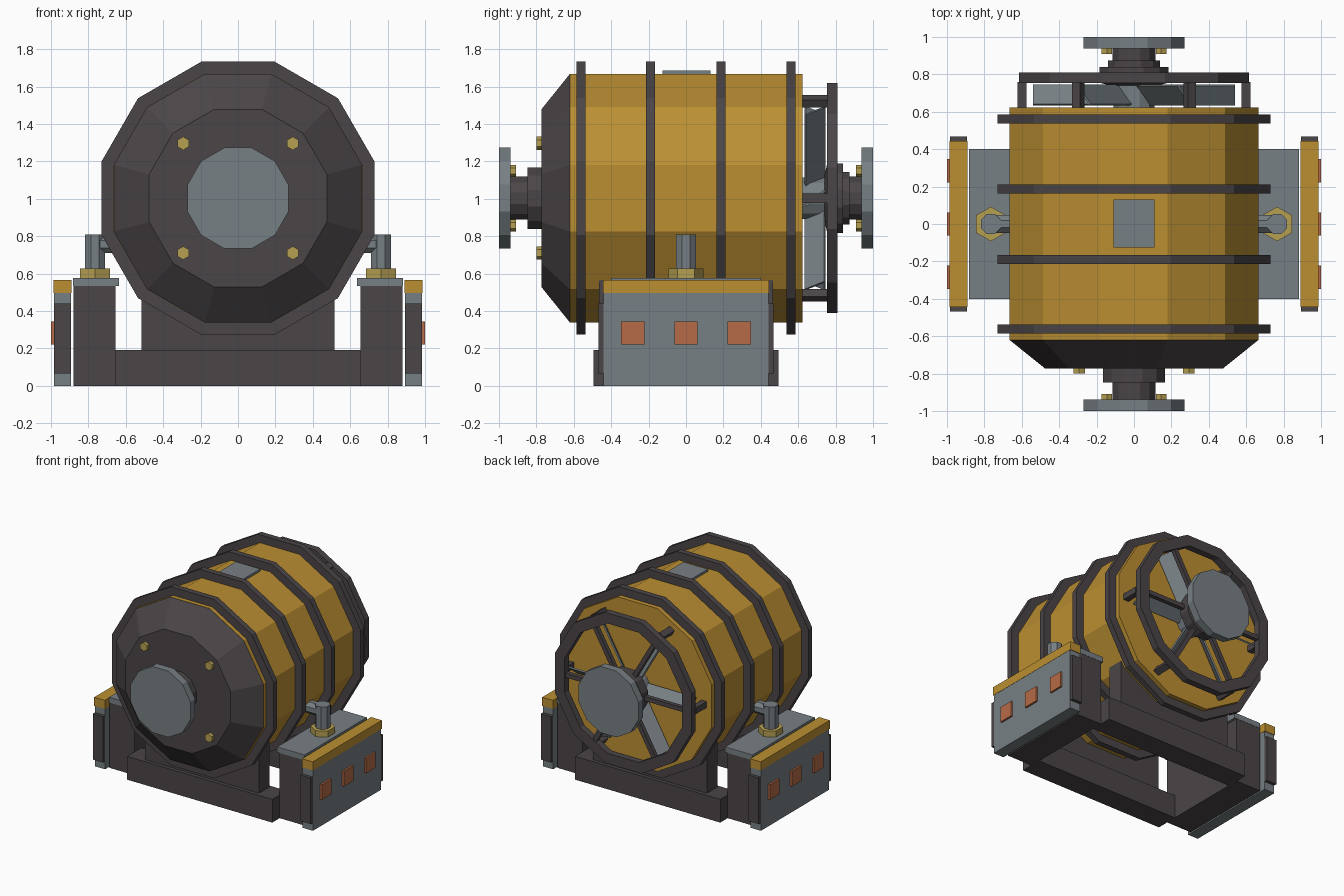
import bpy, bmesh, math
from mathutils import Matrix, Vector

if "Cube" in bpy.data.objects:
    bpy.data.objects.remove(bpy.data.objects["Cube"])

CZ = 1.003  # height of the drum axis


def material(name, rgb):
    m = bpy.data.materials.new(name)
    m.diffuse_color = (*rgb, 1)
    m.use_nodes = True
    m.node_tree.nodes["Principled BSDF"].inputs["Base Color"].default_value = m.diffuse_color
    return m


GOLD = material("yellow_paint", (0.50, 0.275, 0.032))
DARK = material("dark_metal", (0.070, 0.060, 0.064))
GREY = material("grey_steel", (0.185, 0.215, 0.230))
BRASS = material("brass", (0.47, 0.35, 0.085))
ORANGE = material("orange_vent", (0.47, 0.145, 0.062))


def finish(name, bm, mat):
    bmesh.ops.recalc_face_normals(bm, faces=bm.faces)
    me = bpy.data.meshes.new(name)
    bm.to_mesh(me)
    bm.free()
    me.materials.append(mat)
    ob = bpy.data.objects.new(name, me)
    bpy.context.collection.objects.link(ob)
    return ob


def box(name, x, y, z, mat, matrix=None):
    """Box from (min, max) ranges, optionally transformed."""
    bm = bmesh.new()
    bmesh.ops.create_cube(bm, size=1)
    for v in bm.verts:
        v.co = Vector([r[0] + (c + 0.5) * (r[1] - r[0]) for c, r in zip(v.co, (x, y, z))])
    if matrix:
        bm.transform(matrix)
    return finish(name, bm, mat)


def lathe(name, profile, mat, n=12, hollow=False, matrix=None):
    """Turn (apothem, y) points round the y axis, with a flat side on top."""
    bm = bmesh.new()
    rows = []
    for a, y in profile:
        r = a / math.cos(math.pi / n)
        angles = [2 * math.pi * (i + 0.5) / n + math.pi / 2 for i in range(n)]
        rows.append([bm.verts.new((r * math.cos(t), y, r * math.sin(t))) for t in angles])
    pairs = list(zip(rows, rows[1:]))
    if hollow:
        pairs.append((rows[-1], rows[0]))
    else:
        bm.faces.new(rows[0])
        bm.faces.new(rows[-1])
    for p, q in pairs:
        for i in range(n):
            j = (i + 1) % n
            bm.faces.new((p[i], p[j], q[j], q[i]))
    bm.transform(matrix or Matrix.Translation((0, 0, CZ)))
    return finish(name, bm, mat)


def spin(deg):
    """Place a part drawn along +x at an angle round the drum axis."""
    return Matrix.Translation((0, 0, CZ)) @ Matrix.Rotation(-math.radians(deg), 4, 'Y')


# Drum, front cone, hoops and top hatch
lathe("drum", [(0.665, -0.62), (0.665, 0.622)], GOLD)
lathe("front_cone", [(0.664, -0.621), (0.475, -0.773)], DARK)
for i, y in enumerate((-0.562, -0.19, 0.186, 0.561)):
    lathe(f"hoop_{i}", [(0.73, y - 0.024), (0.73, y + 0.024), (0.64, y + 0.024), (0.64, y - 0.024)],
          DARK, hollow=True)
box("top_hatch", (-0.11, 0.11), (-0.125, 0.13), (1.65, 1.687), GREY)

# Shaft hubs and end flanges
lathe("front_hub", [(0.165, -0.77), (0.165, -0.848), (0.115, -0.848), (0.115, -0.942)], DARK)
lathe("back_hub", [(0.12, 0.74), (0.185, 0.755), (0.185, 0.84), (0.14, 0.84), (0.14, 0.875),
                   (0.115, 0.875), (0.115, 0.942)], DARK)
lathe("front_flange", [(0.27, -1.0), (0.27, -0.938)], GREY)
lathe("back_flange", [(0.27, 0.938), (0.27, 1.0)], GREY)

# Hexagonal bolts on the cone and behind both flanges
for sx in (-1, 1):
    for sz in (-1, 1):
        for label, d, y0, y1, r in (("cone", 0.293, -0.80, -0.76, 0.031),
                                    ("front_flange", 0.145, -0.945, -0.908, 0.028),
                                    ("back_flange", 0.145, 0.908, 0.945, 0.028)):
            lathe(f"{label}_bolt", [(r, y0), (r, y1)], BRASS, n=6,
                  matrix=Matrix.Translation((sx * d, 0, CZ + sz * d)) @ Matrix.Rotation(math.pi / 6, 4, 'Y'))

# Fan with six pitched blades, inside a spoked cage
lathe("fan_hub", [(0.11, 0.61), (0.11, 0.745)], GREY)
lathe("cage_ring", [(0.615, 0.755), (0.615, 0.81), (0.53, 0.81), (0.53, 0.755)], DARK, hollow=True)
for i in range(6):
    m = spin(60 * i)
    pitch = Matrix.Translation((0, 0.69, 0)) @ Matrix.Rotation(math.radians(-52), 4, 'X')
    box(f"fan_blade_{i}", (0.06, 0.54), (-0.006, 0.006), (-0.066, 0.066), GREY,
        m @ pitch)
    box(f"cage_post_{i}", (0.575, 0.622), (0.61, 0.76), (-0.025, 0.025), DARK, m)
    box(f"cage_spoke_{i}", (0.15, 0.55), (0.765, 0.80), (-0.018, 0.018), DARK, m)

# Cradle: cross beams and saddles, front and back
for s, side in ((-1, "front"), (1, "back")):
    box(f"{side}_beam", (-0.656, 0.656), sorted((s * 0.31, s * 0.495)), (0, 0.19), DARK)
    box(f"{side}_saddle", (-0.515, 0.515), sorted((s * 0.33, s * 0.465)), (0.18, 0.57), DARK)

# Side supports, armour panels, vents and pipes
for s, side in ((-1, "left"), (1, "right")):
    def xs(a, b):
        return sorted((s * a, s * b))
    box(f"{side}_support", xs(0.655, 0.88), (-0.40, 0.40), (0, 0.535), DARK)
    box(f"{side}_support_cap", xs(0.635, 0.882), (-0.402, 0.402), (0.533, 0.577), GREY)
    box(f"{side}_panel", xs(0.892, 0.985), (-0.44, 0.44), (0, 0.497), GREY)
    box(f"{side}_panel_rail", xs(0.890, 0.987), (-0.445, 0.445), (0.495, 0.565), GOLD)
    for e in (-1, 1):
        box(f"{side}_panel_end", xs(0.892, 0.984), sorted((e * 0.43, e * 0.467)), (0.065, 0.44), DARK)
    for y in (-0.285, 0, 0.285):
        box(f"{side}_vent", xs(0.98, 1.0), (y - 0.062, y + 0.062), (0.22, 0.345), ORANGE)
    up = Matrix.Translation((s * 0.765, 0, 0)) @ Matrix.Rotation(math.pi / 2, 4, 'X')
    lathe(f"{side}_pipe_nut", [(0.08, 0.57), (0.08, 0.626)], BRASS, n=6,
          matrix=up @ Matrix.Rotation(math.pi / 6, 4, 'Y'))
    lathe(f"{side}_pipe", [(0.053, 0.60), (0.053, 0.808)], GREY, n=8, matrix=up)
    across = Matrix.Translation((0, 0, 0.757)) @ Matrix.Rotation(-s * math.pi / 2, 4, 'Z')
    lathe(f"{side}_pipe_elbow", [(0.047, 0.60), (0.047, 0.77)], GREY, n=8, matrix=across)
